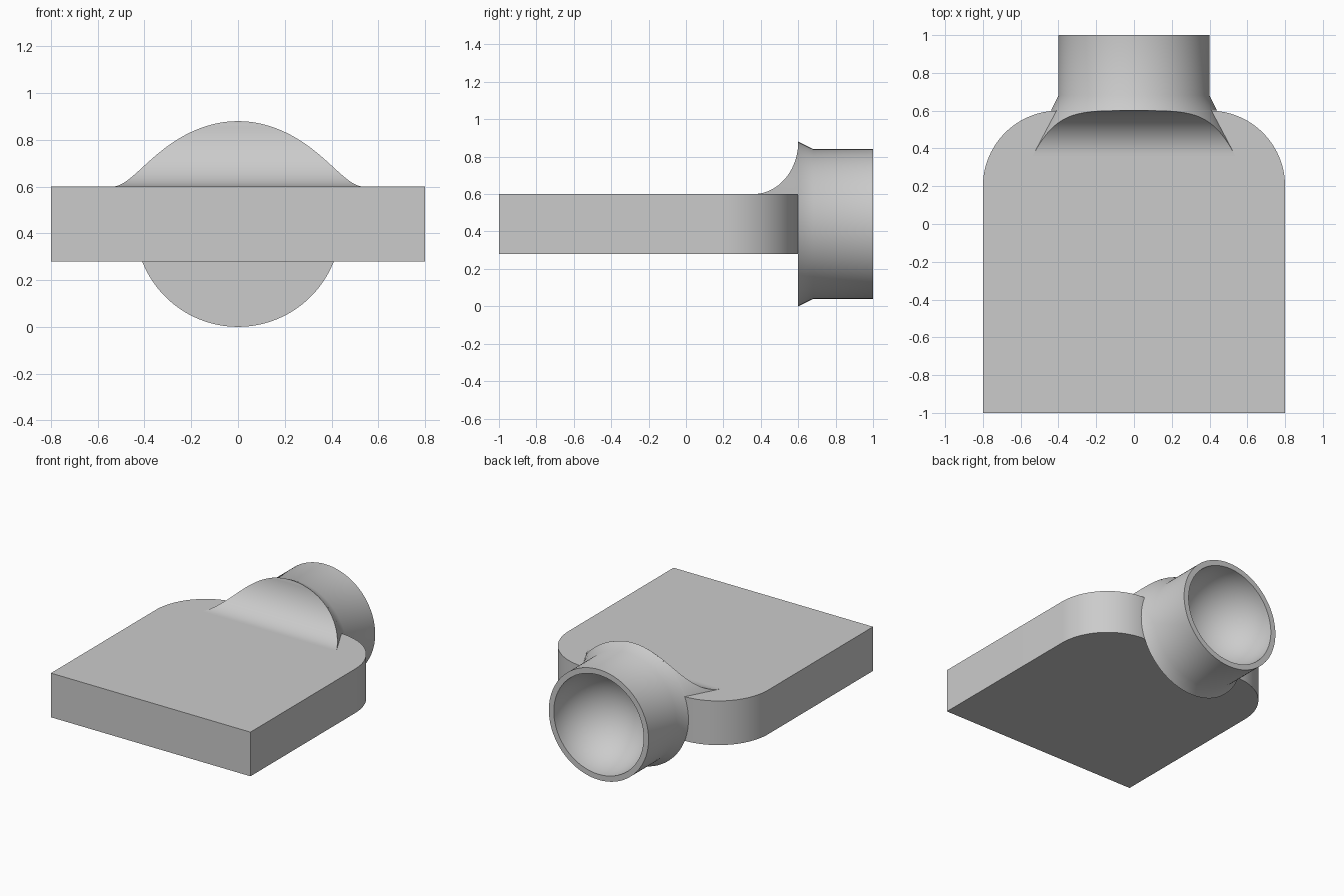
import bpy, bmesh
from math import sin, cos, pi, asin, sqrt, radians

if "Cube" in bpy.data.objects:
    bpy.data.objects.remove(bpy.data.objects["Cube"])

GREY = 0.6
AXIS_Z = 0.44                      # height of the tube axis
PLATE_LOW, PLATE_TOP = 0.28, 0.60
JOIN_Y, FILLET_Y = 0.60, 0.36      # back of the plate, start of the fillet
COLLAR_R = 0.44

mat = bpy.data.materials.new("plain grey")
mat.use_nodes = True
mat.diffuse_color = (GREY, GREY, GREY, 1)
bsdf = next(n for n in mat.node_tree.nodes if n.type == 'BSDF_PRINCIPLED')
bsdf.inputs["Base Color"].default_value = (GREY, GREY, GREY, 1)


def finish(bm, name):
    bmesh.ops.remove_doubles(bm, verts=bm.verts, dist=1e-5)
    bmesh.ops.recalc_face_normals(bm, faces=bm.faces)
    mesh = bpy.data.meshes.new(name)
    bm.to_mesh(mesh)
    bm.free()
    mesh.materials.append(mat)
    obj = bpy.data.objects.new(name, mesh)
    bpy.context.collection.objects.link(obj)
    bpy.ops.object.select_all(action='DESELECT')
    obj.select_set(True)
    bpy.context.view_layer.objects.active = obj
    bpy.ops.object.shade_smooth_by_angle(angle=radians(30))
    return obj


# Plate: outline with two rounded back corners, extruded upward
steps = 24
arc = [(0.4 + 0.4 * cos(i * pi / 2 / steps), 0.2 + 0.4 * sin(i * pi / 2 / steps))
       for i in range(steps + 1)]
outline = [(-0.8, -1), (0.8, -1)] + arc + [(-x, y) for x, y in reversed(arc)]
bm = bmesh.new()
base = bm.faces.new([bm.verts.new((x, y, PLATE_LOW)) for x, y in outline])
top = bmesh.ops.extrude_face_region(bm, geom=[base])["geom"]
bmesh.ops.translate(bm, vec=(0, 0, PLATE_TOP - PLATE_LOW),
                    verts=[v for v in top if isinstance(v, bmesh.types.BMVert)])
finish(bm, "plate")

# Tube: flared collar, straight wall and round-bottomed socket, spun about y
bore = 0.36
profile = [(0, JOIN_Y), (COLLAR_R, JOIN_Y), (0.40, 0.68), (0.40, 1)]
profile += [(bore * cos(i * pi / 40), 1 - bore * sin(i * pi / 40)) for i in range(21)]
bm = bmesh.new()
verts = [bm.verts.new((r, y, AXIS_Z)) for r, y in profile]
edges = [bm.edges.new(pair) for pair in zip(verts, verts[1:])]
bmesh.ops.spin(bm, geom=verts + edges, cent=(0, 0, AXIS_Z), axis=(0, 1, 0),
               angle=2 * pi, steps=96, use_duplicate=False)
finish(bm, "socket_tube")

# Fillet: hollow sweep up to the collar, trimmed at both sides by the flare's cone
bm = bmesh.new()
rows, side_n = [], 12
for i in range(33):
    t = i / 32 * pi / 2
    y = FILLET_Y + (JOIN_Y - FILLET_Y) * sin(t)
    z = PLATE_TOP + (AXIS_Z + COLLAR_R - PLATE_TOP) * (1 - cos(t))
    r = COLLAR_R + (JOIN_Y - y) / 2
    low = asin((PLATE_TOP - AXIS_Z) / r)
    high = asin(min(1, (z - AXIS_Z) / r))
    angles = [low + (high - low) * k / side_n for k in range(side_n + 1)]
    right = [(r * cos(a), y, AXIS_Z + r * sin(a)) for a in angles]
    left = [(-x, yy, zz) for x, yy, zz in reversed(right)]
    rows.append([bm.verts.new(p) for p in right + left])
for a, b in zip(rows, rows[1:]):
    for k in range(len(a) - 1):
        bm.faces.new((a[k], a[k + 1], b[k + 1], b[k]))
bm.faces.new(rows[-1])
bmesh.ops.dissolve_degenerate(bm, edges=bm.edges, dist=1e-5)
finish(bm, "collar_fillet")
